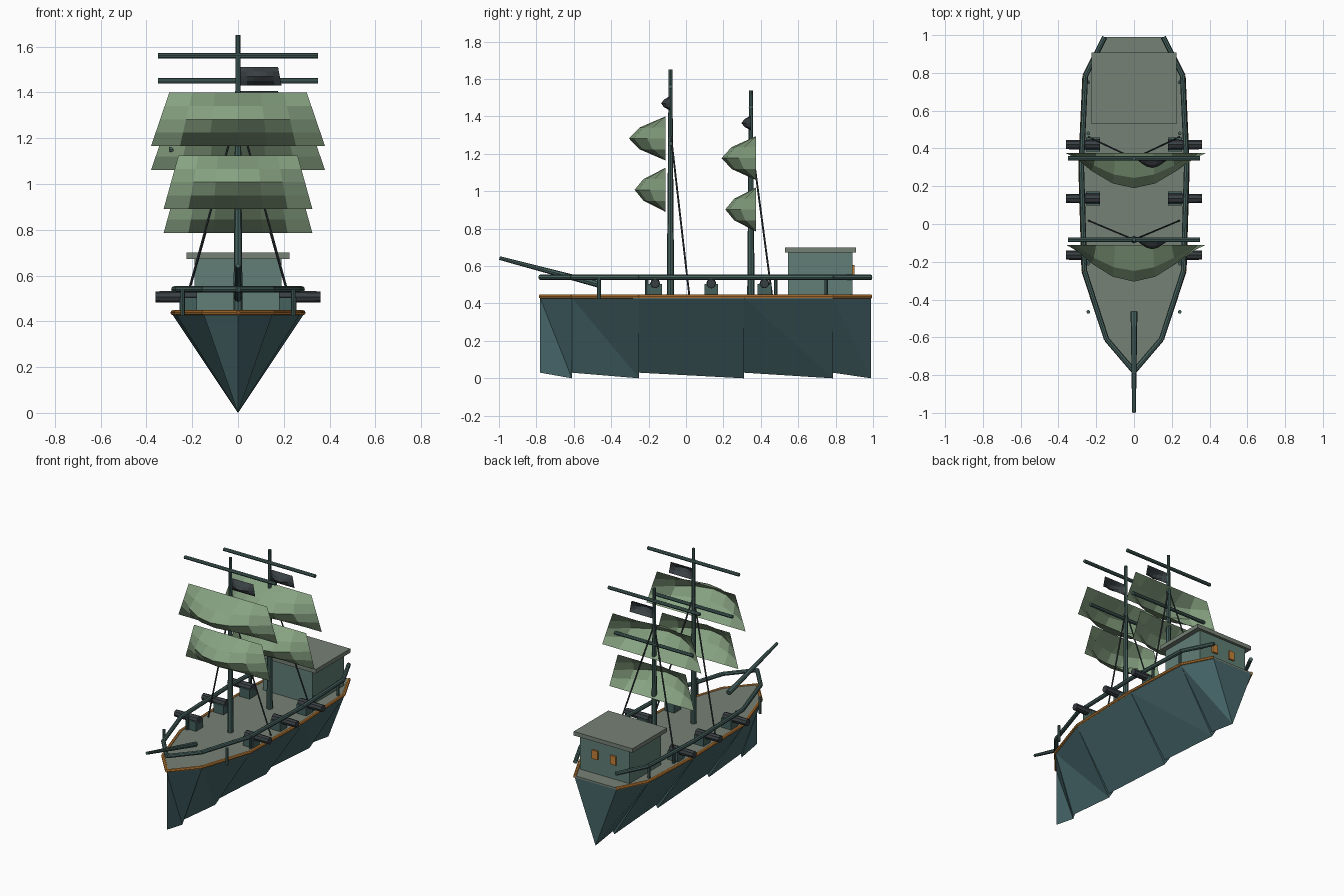
import bpy, bmesh
from math import sin, pi
from mathutils import Vector, Matrix

if "Cube" in bpy.data.objects:
    bpy.data.objects.remove(bpy.data.objects["Cube"])


def material(name, rgb):
    m = bpy.data.materials.new(name)
    m.diffuse_color = (*rgb, 1)
    m.use_nodes = True
    m.node_tree.nodes["Principled BSDF"].inputs["Base Color"].default_value = m.diffuse_color
    return m


HULL = material("hull_teal", (0.06, 0.13, 0.14))
WOOD = material("spar_green", (0.06, 0.12, 0.11))
CABIN = material("cabin_green", (0.12, 0.21, 0.18))
DECK = material("deck_grey", (0.18, 0.22, 0.18))
GOLD = material("gold", (0.55, 0.22, 0.04))
SAIL = material("sail_cloth", (0.24, 0.36, 0.22))
DARK = material("iron", (0.04, 0.05, 0.055))


def finish(name, bm, mat):
    me = bpy.data.meshes.new(name)
    bm.to_mesh(me)
    bm.free()
    me.materials.append(mat)
    ob = bpy.data.objects.new(name, me)
    bpy.context.collection.objects.link(ob)
    return ob


def add_rod(bm, a, b, r1, r2=None, sides=8):
    a, b = Vector(a), Vector(b)
    d = b - a
    mat = Matrix.Translation((a + b) / 2) @ d.to_track_quat('Z', 'Y').to_matrix().to_4x4()
    bmesh.ops.create_cone(bm, cap_ends=True, segments=sides, radius1=r1,
                          radius2=r1 if r2 is None else r2, depth=d.length, matrix=mat)


def rod(name, a, b, r1, r2=None, mat=WOOD, sides=8):
    bm = bmesh.new()
    add_rod(bm, a, b, r1, r2, sides)
    return finish(name, bm, mat)


def box(name, lo, hi, mat):
    bm = bmesh.new()
    lo, hi = Vector(lo), Vector(hi)
    bmesh.ops.create_cube(bm, size=1, matrix=Matrix.Translation((lo + hi) / 2)
                          @ Matrix.Diagonal((*(hi - lo), 1)))
    return finish(name, bm, mat)


# Half outline of the deck: (half width, y) from bow to stern
OUTLINE = [(0, -0.78), (0.15, -0.61), (0.27, -0.25), (0.287, 0.31), (0.265, 0.785), (0.16, 0.99)]

# Hull: a run of V-shaped wedges, each keel stepping down towards the stern
bm = bmesh.new()
for (w0, y0), (w1, y1) in zip(OUTLINE, OUTLINE[1:]):
    k0, k1 = bm.verts.new((0, y0, 0.03)), bm.verts.new((0, y1, 0))
    tops = {}
    for s in (1, -1):
        t0, t1 = bm.verts.new((s * w0, y0, 0.43)), bm.verts.new((s * w1, y1, 0.43))
        tops[s] = t0, t1
        for f in ((t0, k1, t1), (t0, k0, k1)):
            bm.faces.new(f if s > 0 else f[::-1])
    bm.faces.new((tops[1][1], k1, tops[-1][1]))
    if w0:
        bm.faces.new((tops[-1][0], k0, tops[1][0]))
finish("hull", bm, HULL)

# Deck slab
bm = bmesh.new()
ring = OUTLINE + [(-w, y) for w, y in OUTLINE[:0:-1]]
face = bm.faces.new([bm.verts.new((w, y, 0.428)) for w, y in ring])
ext = bmesh.ops.extrude_face_region(bm, geom=[face])["geom"]
bmesh.ops.translate(bm, vec=(0, 0, 0.014), verts=[v for v in ext if isinstance(v, bmesh.types.BMVert)])
bmesh.ops.recalc_face_normals(bm, faces=bm.faces)
finish("deck", bm, DECK)


# Gold trim and hand rail follow the outline on both sides
def edge_run(name, z, r, k, mat):
    bm = bmesh.new()
    for s in (1, -1):
        for (w0, y0), (w1, y1) in zip(OUTLINE, OUTLINE[1:]):
            add_rod(bm, (s * w0 * k, y0, z), (s * w1 * k, y1, z), r, sides=8)
    finish(name, bm, mat)


edge_run("gold_trim", 0.438, 0.011, 0.99, GOLD)
edge_run("hand_rail", 0.54, 0.014, 0.97, WOOD)

# Paired parts along the sides
for s in (1, -1):
    for y in (-0.465, -0.21, 0.48, 0.75):
        rod("rail_post", (s * 0.242, y, 0.425), (s * 0.242, y, 0.54), 0.01)
    for y in (-0.165, 0.135, 0.42):
        rod("cannon_barrel", (s * 0.18, y, 0.507), (s * 0.36, y, 0.507), 0.027, 0.024, DARK)
        xs = sorted((s * 0.18, s * 0.255))
        box("cannon_carriage", (xs[0], y - 0.037, 0.44), (xs[1], y + 0.037, 0.505), WOOD)
    box("cabin_window", (s * 0.07 - 0.022, 0.885, 0.545), (s * 0.07 + 0.022, 0.902, 0.605), GOLD)

# Cabin and bowsprit
box("cabin", (-0.19, 0.545, 0.44), (0.19, 0.89, 0.675), CABIN)
box("cabin_roof", (-0.225, 0.53, 0.672), (0.225, 0.908, 0.7), DECK)
rod("bowsprit", (0, -0.465, 0.502), (0, -0.997, 0.643), 0.018, 0.01)


# Billowing cloth: single surface pushed forward by a sine bulge
def cloth(name, x_top, x_bot, z_top, z_bot, y, depth, mat, cols=6, rows=4):
    bm = bmesh.new()
    grid = []
    for j in range(rows + 1):
        v = j / rows
        a = x_top[0] + (x_bot[0] - x_top[0]) * v
        b = x_top[1] + (x_bot[1] - x_top[1]) * v
        grid.append([bm.verts.new((a + (b - a) * i / cols,
                                   y - depth * sin(pi * i / cols) * sin(pi * v),
                                   z_top + (z_bot - z_top) * v)) for i in range(cols + 1)])
    for j in range(rows):
        for i in range(cols):
            bm.faces.new((grid[j][i], grid[j + 1][i], grid[j + 1][i + 1], grid[j][i + 1]))
    finish(name, bm, mat)


# Masts with yards, sails, pennant and shrouds
# (name, mast y, mast top, sail y, upper sail depth, drop, shroud foot y)
for n, y, top, sy, depth, dz, fy in (("main", -0.083, 1.65, -0.11, 0.195, 0, 0.022),
                                     ("rear", 0.347, 1.54, 0.375, 0.185, 0.105, 0.465)):
    rod(n + "_mast", (0, y, 0.44), (0, y, top), 0.02, 0.01)
    rod(n + "_upper_yard", (-0.35, y, top - 0.09), (0.35, y, top - 0.09), 0.012)
    rod(n + "_lower_yard", (-0.3, y, 1.255 - dz), (0.3, y, 1.255 - dz), 0.012)
    cloth(n + "_upper_sail", (-0.3, 0.3), (-0.38, 0.38), 1.4 - dz, 1.165 - dz, sy, depth, SAIL)
    cloth(n + "_lower_sail", (-0.26, 0.26), (-0.325, 0.325), 1.125 - dz, 0.89 - dz, sy, 0.165, SAIL)
    cloth(n + "_pennant", (0.01, 0.175), (0.01, 0.19), 1.51 - dz, 1.43 - dz, y, 0.05, DARK)
    for s in (1, -1):
        rod(n + "_shroud", (0, y, 1.32 - dz * 0.3), (s * 0.25, fy, 0.405), 0.005, mat=DARK, sides=6)
